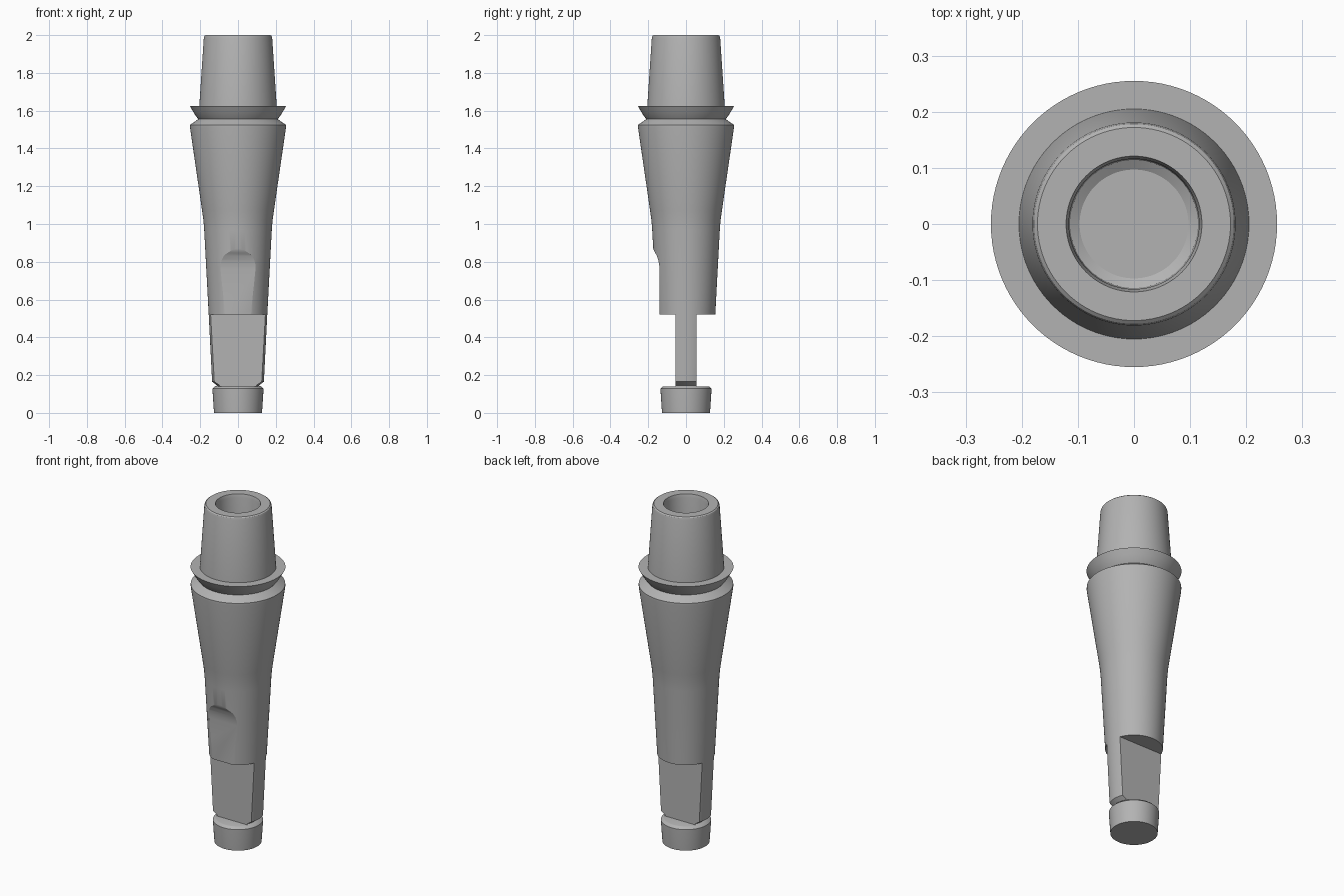
import bpy, bmesh, math
from mathutils import Matrix, Vector

cube = bpy.data.objects.get("Cube")
if cube:
    bpy.data.objects.remove(cube, do_unlink=True)

steel = bpy.data.materials.new("brushed steel grey")
steel.use_nodes = True
steel.diffuse_color = (0.45, 0.45, 0.45, 1)
steel.node_tree.nodes["Principled BSDF"].inputs["Base Color"].default_value = (0.45, 0.45, 0.45, 1)


def finish(bm, name):
    bmesh.ops.recalc_face_normals(bm, faces=bm.faces[:])
    mesh = bpy.data.meshes.new(name)
    bm.to_mesh(mesh)
    bm.free()
    mesh.materials.append(steel)
    obj = bpy.data.objects.new(name, mesh)
    bpy.context.collection.objects.link(obj)
    return obj


def lathe(name, profile, sides=96):
    """Spin (radius, height) points around z."""
    bm = bmesh.new()
    verts = [bm.verts.new((r, 0, z)) for r, z in profile]
    edges = [bm.edges.new(pair) for pair in zip(verts, verts[1:])]
    bmesh.ops.spin(bm, geom=verts + edges, cent=(0, 0, 0), axis=(0, 0, 1),
                   angle=math.tau, steps=sides, use_merge=True)
    bmesh.ops.remove_doubles(bm, verts=bm.verts[:], dist=1e-5)
    return finish(bm, name)


def extrude_x(name, outline, half_width):
    """Extrude a (y, z) outline across x."""
    bm = bmesh.new()
    face = bm.faces.new([bm.verts.new((-half_width, y, z)) for y, z in outline])
    out = bmesh.ops.extrude_face_region(bm, geom=[face])
    moved = [v for v in out["geom"] if isinstance(v, bmesh.types.BMVert)]
    bmesh.ops.translate(bm, verts=moved, vec=(2 * half_width, 0, 0))
    return finish(bm, name)


def cut(target, cutter):
    mod = target.modifiers.new("cut", 'BOOLEAN')
    mod.operation = 'DIFFERENCE'
    mod.solver = 'EXACT'
    mod.object = cutter
    bpy.context.view_layer.objects.active = target
    bpy.ops.object.modifier_apply(modifier=mod.name)
    bpy.data.objects.remove(cutter, do_unlink=True)


# Round end, neck, long taper, collar flare, upper taper and bore
arbor = lathe("taper_arbor", [
    (0, 0), (0.127, 0), (0.135, 0.12), (0.135, 0.128), (0.122, 0.14),
    (0.11, 0.145), (0.137, 0.165), (0.155, 0.52), (0.179, 0.97),
    (0.183, 1.02), (0.19, 1.07), (0.254, 1.51), (0.254, 1.525),
    (0.21, 1.555), (0.222, 1.57), (0.238, 1.595), (0.255, 1.625),
    (0.205, 1.625), (0.181, 1.985), (0.178, 1.995), (0.172, 2.0),
    (0.121, 2.0), (0.116, 1.98), (0.114, 1.5), (0.097, 1.49), (0, 1.49)])

# Flat tang: one slab removed on each side
for side in (-1, 1):
    cut(arbor, extrude_x("tang_cutter", [
        (side * 0.055, 0.141), (side * 0.4, 0.141),
        (side * 0.4, 0.52), (side * 0.055, 0.52)], 0.4))

# Front flat running out in a soft curve
cut(arbor, extrude_x("flat_cutter", [
    (-0.14, 0.45), (-0.14, 0.76), (-0.142, 0.785), (-0.147, 0.81),
    (-0.155, 0.833), (-0.165, 0.85), (-0.172, 0.865), (-0.182, 0.9),
    (-0.4, 0.9), (-0.4, 0.45)], 0.4))

bpy.ops.object.select_all(action='DESELECT')
arbor.select_set(True)
bpy.context.view_layer.objects.active = arbor
bpy.ops.object.shade_smooth_by_angle(angle=math.radians(25))
